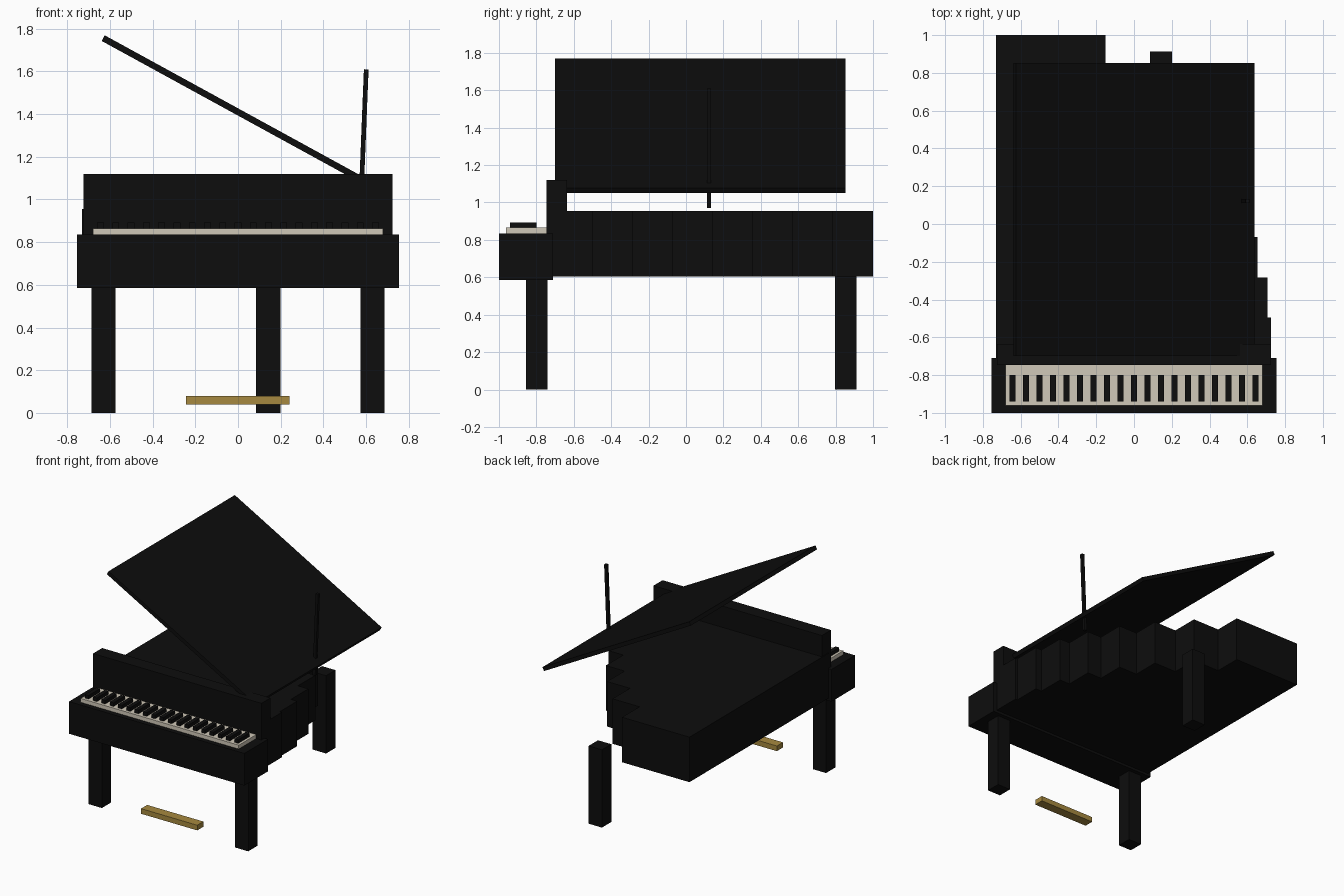
import bpy, bmesh, math

cube = bpy.data.objects.get("Cube")
if cube:
    bpy.data.objects.remove(cube, do_unlink=True)


def material(name, rgb):
    m = bpy.data.materials.new(name)
    m.use_nodes = True
    m.diffuse_color = (*rgb, 1)
    m.node_tree.nodes["Principled BSDF"].inputs["Base Color"].default_value = (*rgb, 1)
    return m


BLACK = material("black lacquer", (0.004, 0.004, 0.004))
IVORY = material("ivory", (0.63, 0.58, 0.48))
BRASS = material("brass", (0.38, 0.25, 0.05))


def finish(name, bm, mat):
    bmesh.ops.recalc_face_normals(bm, faces=bm.faces)
    mesh = bpy.data.meshes.new(name)
    bm.to_mesh(mesh)
    bm.free()
    mesh.materials.append(mat)
    obj = bpy.data.objects.new(name, mesh)
    bpy.context.collection.objects.link(obj)
    return obj


def box(name, x, y, z, mat=BLACK, tilt=0):
    """Box from (low, high) ranges, tilted about its own y axis."""
    bm = bmesh.new()
    bmesh.ops.create_cube(bm, size=1)
    bmesh.ops.scale(bm, vec=(x[1] - x[0], y[1] - y[0], z[1] - z[0]), verts=bm.verts)
    obj = finish(name, bm, mat)
    obj.location = [(r[0] + r[1]) / 2 for r in (x, y, z)]
    obj.rotation_euler.y = math.radians(tilt)
    return obj


# Case: stepped outline narrowing toward the tail, extruded upward
STEPS, FRONT, TAIL, LEFT = 8, -0.71, 1.0, -0.73
depth = (TAIL - FRONT) / STEPS
outline = [(LEFT, TAIL), (LEFT, FRONT)]
for i in range(STEPS):
    edge = 0.725 - 0.875 * (i / (STEPS - 1)) ** 2
    outline += [(edge, FRONT + i * depth), (edge, FRONT + (i + 1) * depth)]
bm = bmesh.new()
base = bm.faces.new([bm.verts.new((x, y, 0.605)) for x, y in outline])
top = bmesh.ops.extrude_face_region(bm, geom=[base], use_keep_orig=True)
bmesh.ops.translate(bm, vec=(0, 0, 0.35),
                    verts=[v for v in top["geom"] if isinstance(v, bmesh.types.BMVert)])
finish("case", bm, BLACK)

# Keyboard block and the upright board behind the keys
box("key_bed", (-0.755, 0.755), (-1, -0.71), (0.585, 0.835))
box("fallboard", (-0.725, 0.725), (-0.747, -0.635), (0.83, 1.12))

# Keys
box("white_keys", (-0.68, 0.68), (-0.962, -0.742), (0.83, 0.865), IVORY)
KEYS = 19
pitch = 1.36 / KEYS
for i in range(KEYS):
    x = -0.68 + (i + 0.5) * pitch
    box(f"black_key_{i + 1}", (x - 0.016, x + 0.016), (-0.94, -0.80), (0.86, 0.893))

# Legs
for side, x in (("right", -0.63), ("left", 0.63)):
    box(f"front_leg_{side}", (x - 0.057, x + 0.057), (-0.855, -0.74), (0, 0.59))
box("rear_leg", (0.085, 0.2), (0.797, 0.912), (0, 0.605))

# Raised lid and its prop stick
box("lid", (-0.72, 0.72), (-0.70, 0.853), (1.395, 1.425), tilt=28.7)
box("lid_prop", (0.577, 0.599), (0.111, 0.133), (0.97, 1.61), tilt=2.3)

# Pedal bar
box("pedal_bar", (-0.243, 0.241), (-0.845, -0.77), (0.04, 0.08), BRASS)
